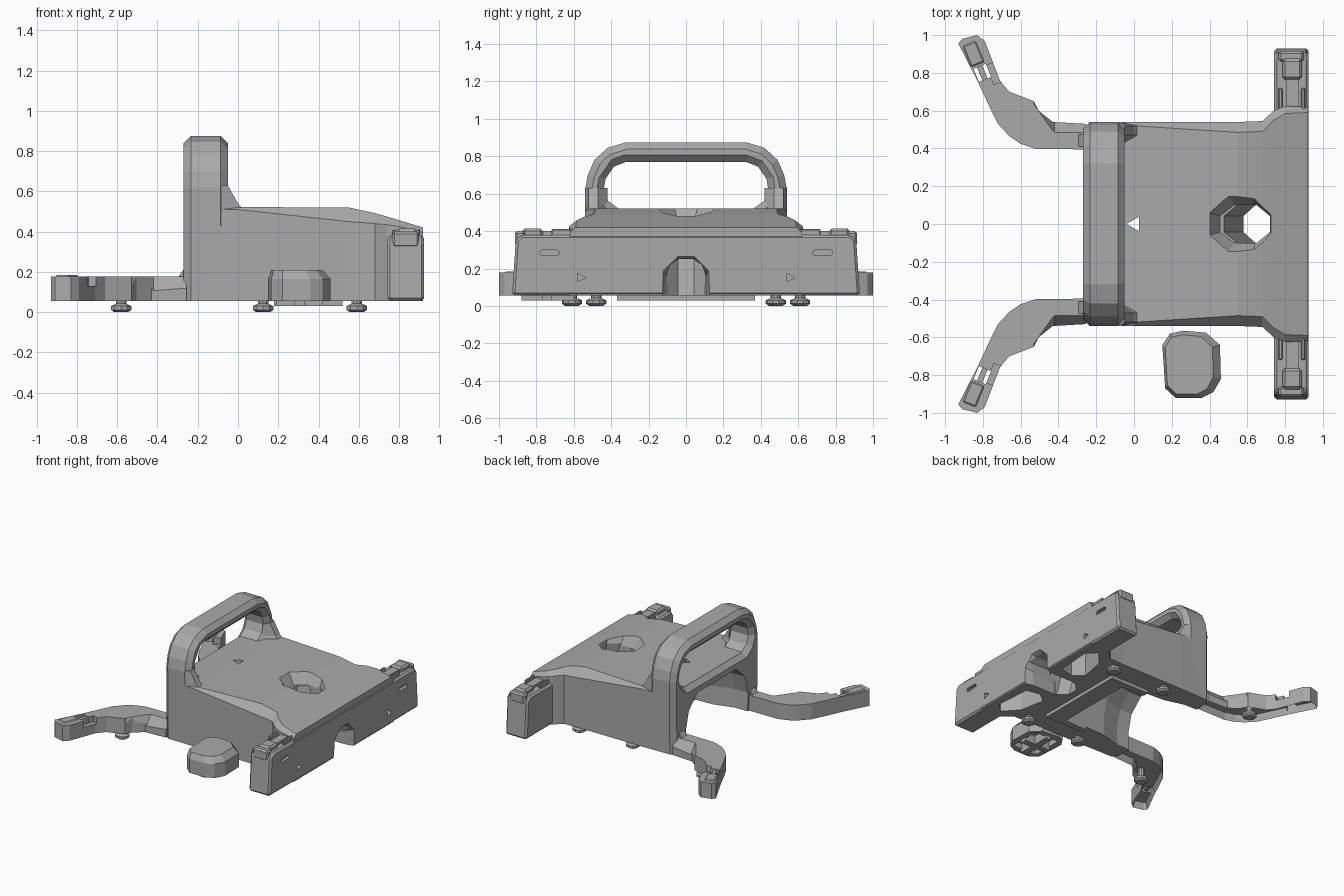
import bpy, bmesh, math
from mathutils import Vector

if "Cube" in bpy.data.objects:
    bpy.data.objects.remove(bpy.data.objects["Cube"], do_unlink=True)

GREY = bpy.data.materials.new("plain grey")
GREY.use_nodes = True
GREY.diffuse_color = (0.4, 0.4, 0.4, 1)
GREY.node_tree.nodes["Principled BSDF"].inputs["Base Color"].default_value = (0.4, 0.4, 0.4, 1)
FLOOR = .056


def finish(name, bm):
    bmesh.ops.recalc_face_normals(bm, faces=bm.faces[:])
    mesh = bpy.data.meshes.new(name)
    bm.to_mesh(mesh)
    bm.free()
    mesh.materials.append(GREY)
    ob = bpy.data.objects.new(name, mesh)
    bpy.context.scene.collection.objects.link(ob)
    return ob


def loft(name, rings):
    """Skin a closed solid over matching rings of points."""
    bm = bmesh.new()
    loops = [[bm.verts.new(p) for p in ring] for ring in rings]
    n = len(loops[0])
    for a, b in zip(loops, loops[1:]):
        for i in range(n):
            j = (i + 1) % n
            bm.faces.new((a[i], a[j], b[j], b[i]))
    bm.faces.new(loops[0])
    bm.faces.new(loops[-1])
    return finish(name, bm)


def prism(name, pts, axis, lo, hi):
    place = {"x": lambda p, t: (t, p[0], p[1]),
             "y": lambda p, t: (p[0], t, p[1]),
             "z": lambda p, t: (p[0], p[1], t)}[axis]
    return loft(name, [[place(p, t) for p in pts] for t in (lo, hi)])


def box(name, x, y, z):
    return prism(name, [(x[0], y[0]), (x[1], y[0]), (x[1], y[1]), (x[0], y[1])], "z", *z)


def ring(cx, cy, z, r, n=8, ry=None):
    return [(cx + r * math.cos(math.tau * (i + .5) / n),
             cy + (ry or r) * math.sin(math.tau * (i + .5) / n), z) for i in range(n)]


def bake(ob):
    dg = bpy.context.evaluated_depsgraph_get()
    mesh = bpy.data.meshes.new_from_object(ob.evaluated_get(dg))
    ob.modifiers.clear()
    ob.data = mesh


def bevel(ob, width, angle=50):
    m = ob.modifiers.new("bevel", "BEVEL")
    m.width, m.segments, m.angle_limit = width, 1, math.radians(angle)
    bake(ob)
    return ob


def combine(ob, others, operation="DIFFERENCE"):
    for other in others:
        m = ob.modifiers.new("cut", "BOOLEAN")
        m.operation, m.object, m.solver = operation, other, "EXACT"
        bake(ob)
        bpy.data.objects.remove(other, do_unlink=True)
    return ob


def both(half):
    """Complete a right-hand half outline with its mirror image."""
    return half + [(-a, b) for a, b in reversed(half)]


# Main housing: sloped roof, chamfered shoulders, flare into the end plate
stations = [(-.235, .52, .52, .535, .51), (.0, .52, .522, .54, .51), (.55, .485, .52, .54, .45),
            (.68, .49, .492, .545, .44), (.74, .55, .475, .60, .435),
            (.80, .585, .457, .625, .425), (.92, .59, .42, .62, .395)]
body = loft("housing", [[(x, *p) for p in both([(ys, FLOOR), (ys, zs), (yt, zt)])]
                        for x, yt, zt, ys, zs in stations])

# Carrying handle
handle = prism("handle", both([(.535, -.02), (.54, .62), (.525, .70), (.49, .78),
                               (.42, .845), (.32, .875)]), "x", -.27, -.05)
combine(handle, [prism("grip_cut", both([(.36, .52), (.415, .56), (.44, .62), (.43, .68),
                                         (.385, .745), (.32, .77)]), "x", -.5, .2)])
bevel(handle, .036, 60)
combine(handle, [box("floor_cut", (-1, 1), (-1, 1), (-.5, FLOOR))])

# Long end plate with rounded end panels
plate = prism("end_plate", both([(.93, FLOOR), (.91, .35), (.88, .38)]), "x", .742, .925)
bevel(plate, .014, 40)

frame = box("bottom_frame", (.18, .52), (-.37, .37), (.03, .08))
# Pointed webs where the handle legs meet the roof
webs = [loft("web", [[(-.08, s * .42, z), (-.08, s * .54, z), (x, s * .52, z), (x, s * .47, z)]
                     for z, x in ((.50, .035), (.54, .0), (.63, -.05))]) for s in (1, -1)]
combine(body, [handle, plate, frame] + webs, "UNION")

# Hollow underside, end arch, slanting top hole and small openings
cuts = [
    loft("cavity", [[(x, y * k, z) for y, z in both([(.31, -.1), (.32, .2), (.29, .34), (.2, .44)])]
                    for x, k in ((-.5, 1.22), (-.16, 1.2), (.0, 1.06), (.38, 1))]),
    prism("arch", both([(.11, -.1), (.11, .15), (.085, .22), (.04, .25)]), "x", .66, 1.1),
    loft("arch_flare", [[(x, y * k, z * k) for y, z in both([(.12, -.1), (.11, .17), (.04, .24)])]
                        for x, k in ((.82, .9), (.95, 1.15))]),
    loft("top_hole", [ring(.56, 0, .56, .20, 8, .18), ring(.585, 0, .44, .14, 8, .11)]),
    loft("through_hole", [ring(.585, 0, .5, .135, 8, .11), ring(.71, 0, -.02, .12, 8, .11)]),
    loft("roof_hole", [ring(.005, 0, .6, .045, 3), ring(.005, 0, .35, .045, 3)]),
]
for s in (1, -1):
    cuts += [
        prism("pocket", [(.66, s * .24), (.74, s * .18), (.85, s * .2), (.87, s * .48),
                         (.80, s * .55), (.70, s * .44)], "z", -.1, .30),
        prism("slot", [(s * .73 + a * .05, .285 + b * .015)
                       for a, b in ((-1, -.6), (-.8, -1), (.8, -1), (1, -.6),
                                    (1, .6), (.8, 1), (-.8, 1), (-1, .6))], "x", .9, 1),
        prism("dent", [(s * .56 - .02, .13), (s * .56 - .02, .175), (s * .56 + .025, .15)],
              "x", .895, 1),
    ]
combine(body, cuts)

# Curved arms with hollow undersides, tip latches
ARM = [(-.255, .395), (-.52, .398), (-.60, .425), (-.66, .465), (-.72, .53), (-.76, .61), (-.83, .76),
       (-.93, .955), (-.91, .98), (-.83, 1.0), (-.79, .97), (-.71, .76), (-.66, .70),
       (-.53, .65), (-.505, .60), (-.43, .54), (-.255, .53)]


def turned_box(name, cx, cy, w, length, z, s):
    along, across = Vector((-.38, .925)), Vector((.925, .38))
    pts = [Vector((cx, cy)) + across * a * w / 2 + along * b * length / 2
           for a, b in ((-1, -1), (1, -1), (1, 1), (-1, 1))]
    return prism(name, [(p.x, p.y * s) for p in pts], "z", *z)


for s, side in ((1, "back"), (-1, "front")):
    arm = prism(side + "_arm", [(x, y * s) for x, y in ARM], "z", FLOOR, .178)
    bm = bmesh.new()
    bm.from_mesh(arm.data)
    under = min(bm.faces, key=lambda f: f.calc_center_median().z)
    bmesh.ops.inset_individual(bm, faces=[under], thickness=.02, depth=-.05)
    bm.to_mesh(arm.data)
    bm.free()
    # Slits and step near the tip, sloped outer shoulder near the housing
    combine(arm, [turned_box("slit", -.803, .80, .07, .075, (-.1, .4), s),
                  turned_box("step", -.735, .80, .06, .11, (.13, .4), s),
                  loft("shoulder", [[(x, s * y, z) for y, z in ((a, .19), (.7, .19), (.7, .10), (b, .10))]
                                    for x, a, b in ((-.53, .63, .66), (-.42, .475, .545),
                                                    (-.2, .475, .545))])])
    turned_box(side + "_arm_tongue", -.803, .80, .03, .10, (.115, .165), s)
    bevel(turned_box(side + "_arm_latch", -.85, .90, .085, .13, (.16, .185), s), .012)
    # Fillet where the arm meets the housing
    prism(side + "_arm_fillet", [(-.30, .17), (-.25, .24), (-.24, .15)], "y",
          *sorted((s * .41, s * .475)))

    # Latches along the top of the end plate
    def span(a, b):
        return tuple(sorted((s * a, s * b)))
    bevel(box(side + "_plate_latch", (.785, .89), span(.765, .875), (.36, .415)), .014)
    box(side + "_plate_rail", (.805, .87), span(.60, .78), (.36, .40))
    for k, x in (("inner", .765), ("outer", .885)):
        bevel(box(f"{side}_{k}_rib", (x, x + .02), span(.60, .72), (.36, .41)), .005)
    bevel(box(side + "_plate_end", (.765, .9), span(.86, .915), (.32, .40)), .012)

    # Foot screws
    for i, (x, y) in enumerate(((-.58, .61), (.125, .48), (.59, .48))):
        loft(f"{side}_foot_{i + 1}", [ring(x, y * s, z, r, 10) for z, r in
             ((0, .036), (.012, .054), (.03, .054), (.042, .028), (.11, .025))])

# Separate knob beside the housing, with a ribbed base
KNOB = [(.15, -.64), (.19, -.58), (.26, -.565), (.38, -.575), (.455, -.64), (.46, -.82),
        (.42, -.89), (.36, -.92), (.22, -.92), (.165, -.87)]
knob = loft("knob", [[(x, y, FLOOR) for x, y in KNOB], [(x, y, .165) for x, y in KNOB],
                     [(.165 + (x - .15) * .82, -.745 + (y + .745) * .88, .21) for x, y in KNOB]])
combine(knob, [box("knob_hollow", (.20, .41), (-.87, -.62), (0, .10))])
box("knob_rib_long", (.28, .33), (-.88, -.60), (.03, .11))
box("knob_rib_wide", (.19, .42), (-.77, -.72), (.03, .11))
